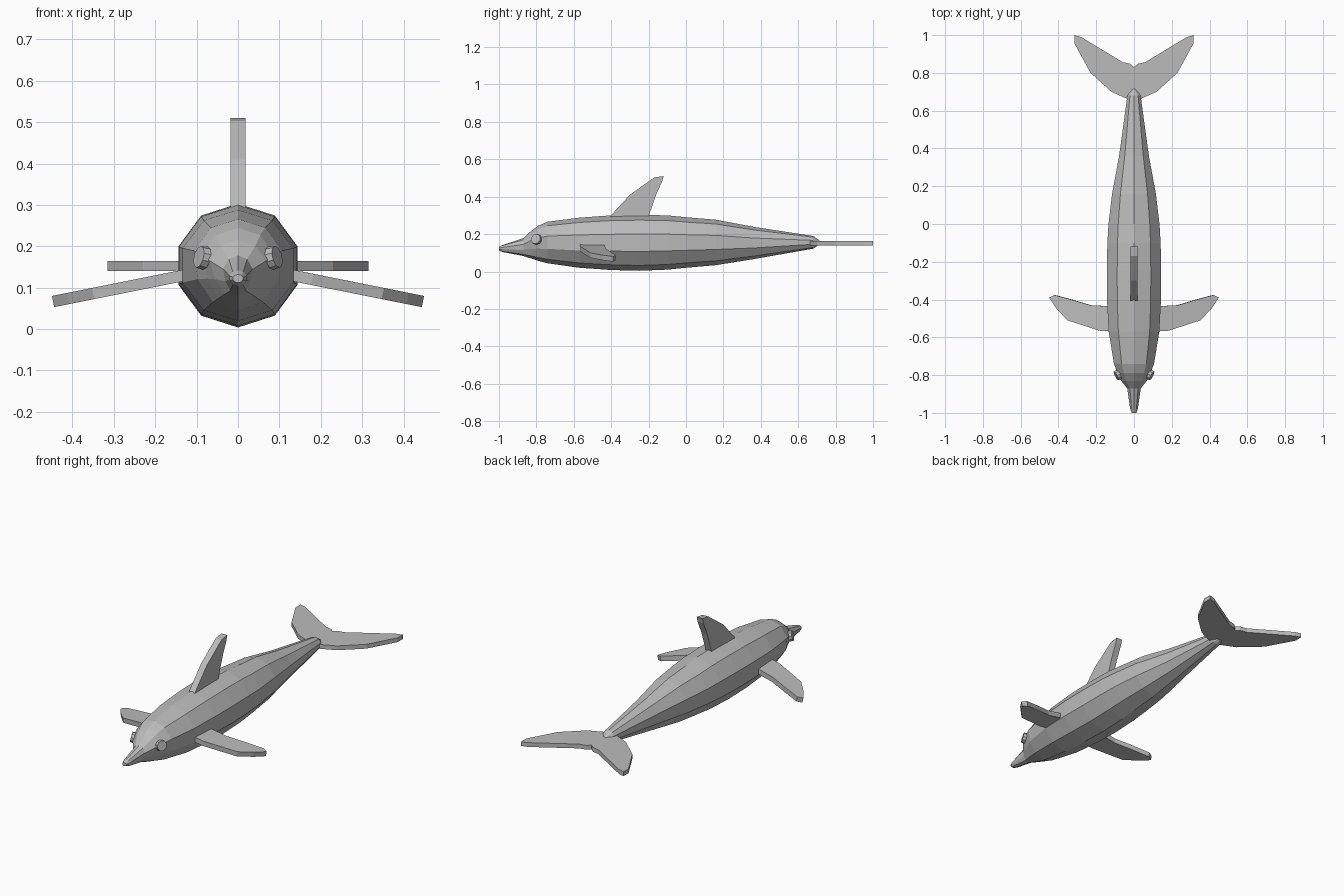
import bpy, bmesh, math
from mathutils import Vector

cube = bpy.data.objects.get("Cube")
if cube:
    bpy.data.objects.remove(cube)

grey = bpy.data.materials.new("dolphin grey")
grey.use_nodes = True
grey.diffuse_color = (0.5, 0.5, 0.5, 1)
grey.node_tree.nodes["Principled BSDF"].inputs["Base Color"].default_value = (0.5, 0.5, 0.5, 1)


def finish(name, bm):
    bmesh.ops.recalc_face_normals(bm, faces=bm.faces)
    mesh = bpy.data.meshes.new(name)
    bm.to_mesh(mesh)
    bm.free()
    mesh.materials.append(grey)
    obj = bpy.data.objects.new(name, mesh)
    bpy.context.collection.objects.link(obj)
    return obj


def slab(name, outline, place, thickness):
    """Extrude a flat outline; place(u, v, w) maps it into the model."""
    bm = bmesh.new()
    rows = [[bm.verts.new(place(u, v, w)) for u, v in outline]
            for w in (-thickness / 2, thickness / 2)]
    count = len(outline)
    for row in rows:
        bm.faces.new(row)
    for i in range(count):
        j = (i + 1) % count
        bm.faces.new((rows[0][i], rows[0][j], rows[1][j], rows[1][i]))
    return finish(name, bm)


# Body: ten-sided rings of y, top, bottom, half width, jaw narrowing
SIDES = 10
stations = [
    (-1.0, 0.132, 0.112, 0.012, 1), (-0.98, 0.142, 0.104, 0.02, 1),
    (-0.87, 0.178, 0.083, 0.036, 0.85), (-0.83, 0.215, 0.07, 0.068, 0.8),
    (-0.79, 0.245, 0.057, 0.087, 0.85), (-0.74, 0.266, 0.044, 0.106, 0.92),
    (-0.57, 0.288, 0.02, 0.134, 1), (-0.4, 0.3, 0.008, 0.143, 1),
    (-0.25, 0.303, 0.004, 0.144, 1), (-0.1, 0.3, 0.01, 0.141, 1),
    (0, 0.29, 0.02, 0.135, 1), (0.16, 0.277, 0.034, 0.116, 1),
    (0.36, 0.239, 0.066, 0.079, 1), (0.68, 0.19, 0.122, 0.035, 1),
    (0.715, 0.165, 0.145, 0.01, 1),
]
bm = bmesh.new()
rings = []
for y, top, bottom, half, jaw in stations:
    ring = []
    for i in range(SIDES):
        a = math.tau * i / SIDES
        x = math.sin(a) * half / math.cos(math.pi / SIDES)
        if math.cos(a) < 0:
            x *= jaw
        z = (top + bottom) / 2 + math.cos(a) * (top - bottom) / 2
        ring.append(bm.verts.new((x, y, z)))
    rings.append(ring)
for a, b in zip(rings, rings[1:]):
    for i in range(SIDES):
        j = (i + 1) % SIDES
        bm.faces.new((a[i], a[j], b[j], b[i]))
bm.faces.new(rings[0])
bm.faces.new(rings[-1])
finish("body", bm)

# Dorsal fin
slab("dorsal_fin",
     [(-0.42, 0.28), (-0.3, 0.41), (-0.17, 0.503), (-0.12, 0.51),
      (-0.128, 0.48), (-0.16, 0.41), (-0.205, 0.28)],
     lambda u, v, w: (w, u, v), 0.036)

# Tail fluke, mirrored about the centre line
half = [(0.03, 0.66), (0.12, 0.7), (0.23, 0.8), (0.315, 0.955),
        (0.315, 1), (0.28, 0.99), (0.06, 0.857), (0.02, 0.848)]
slab("tail_fluke",
     half + [(0, 0.83)] + [(-x, y) for x, y in reversed(half)],
     lambda u, v, w: (u, v, 0.152 + w), 0.024)

# Side flippers, drooping outwards
flipper = [(0.1, -0.57), (0.18, -0.565), (0.35, -0.51), (0.41, -0.445),
           (0.447, -0.39), (0.42, -0.376), (0.33, -0.4), (0.23, -0.43), (0.1, -0.437)]
for name, s in (("left", 1), ("right", -1)):
    slab(name + "_flipper", flipper,
         lambda u, v, w: (s * (u + 0.2 * w), v, 0.128 - 0.2 * (u - 0.14) + w), 0.027)

    # Eye: shallow disc lying on the side of the head
    normal = Vector((s, -0.5, 0.25)).normalized()
    bm = bmesh.new()
    bmesh.ops.create_cone(bm, cap_ends=True, segments=10, radius1=0.029,
                          radius2=0.027, depth=0.018)
    bmesh.ops.rotate(bm, verts=bm.verts,
                     matrix=normal.to_track_quat("Z", "Y").to_matrix())
    bmesh.ops.translate(bm, verts=bm.verts, vec=(s * 0.087, -0.8, 0.173))
    finish(name + "_eye", bm)
